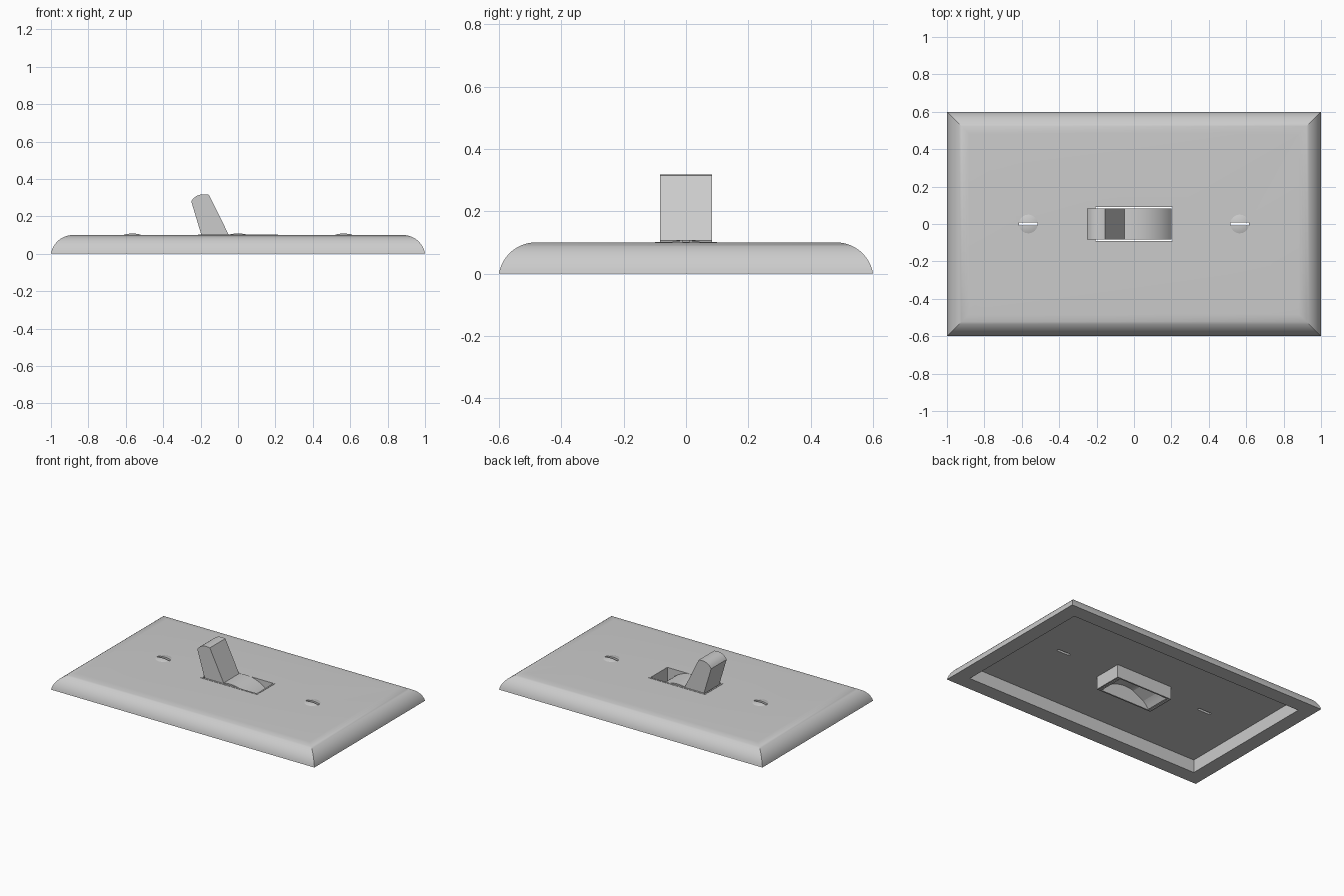
import bpy, bmesh, math

if "Cube" in bpy.data.objects:
    bpy.data.objects.remove(bpy.data.objects["Cube"])


def make_object(name, bm, smooth=True):
    bmesh.ops.recalc_face_normals(bm, faces=bm.faces)
    me = bpy.data.meshes.new(name)
    bm.to_mesh(me)
    bm.free()
    ob = bpy.data.objects.new(name, me)
    bpy.context.collection.objects.link(ob)
    if smooth:
        shade(ob)
    return ob


def shade(ob):
    bpy.ops.object.select_all(action='DESELECT')
    bpy.context.view_layer.objects.active = ob
    ob.select_set(True)
    bpy.ops.object.shade_smooth_by_angle(angle=math.radians(30))


def loft(name, rings, caps=True):
    """Skin rings of points; cap the ends, or join last ring to first."""
    bm = bmesh.new()
    vs = [[bm.verts.new(p) for p in r] for r in rings]
    pairs = list(zip(vs, vs[1:])) + ([] if caps else [(vs[-1], vs[0])])
    for a, b in pairs:
        n = len(a)
        for i in range(n):
            j = (i + 1) % n
            bm.faces.new((a[i], a[j], b[j], b[i]))
    if caps:
        bm.faces.new(vs[0])
        bm.faces.new(vs[-1])
    return make_object(name, bm)


def rect(hx, hy, z, cx=0):
    return [(cx + hx, hy, z), (cx - hx, hy, z), (cx - hx, -hy, z), (cx + hx, -hy, z)]


def circle(r, z, cx, n=32):
    return [(cx + r * math.cos(math.tau * i / n), r * math.sin(math.tau * i / n), z)
            for i in range(n)]


def extrude_y(name, profile, hy):
    return loft(name, [[(x, y, z) for x, z in profile] for y in (-hy, hy)])


def cut(ob, cutter):
    mod = ob.modifiers.new("cut", 'BOOLEAN')
    mod.operation = 'DIFFERENCE'
    mod.solver = 'EXACT'
    mod.object = cutter
    bpy.context.view_layer.objects.active = ob
    bpy.ops.object.modifier_apply(modifier=mod.name)


# Cover plate: hollow underneath, rounded mitred rim
rings = [rect(0.9, 0.5, 0.088), rect(0.9, 0.5, 0)]
R, STEPS = 0.12, 12
a0 = math.asin(0.02 / R)
for i in range(STEPS + 1):
    a = a0 + (math.pi / 2 - a0) * i / STEPS
    inset = R * math.cos(a0) - R * math.cos(a)
    rings.append(rect(1 - inset, 0.6 - inset, R * math.sin(a) - 0.02))
plate = loft("cover_plate", rings)

# Opening for the switch
cutter = loft("opening_cutter", [rect(0.21, 0.095, -0.1), rect(0.21, 0.095, 0.3)])
cut(plate, cutter)
bpy.data.objects.remove(cutter)

# Slotted screws, slots pass right through
for side, label in ((-1, "left"), (1, "right")):
    cx = side * 0.565
    screw = loft("screw_" + label, [circle(0.05, 0.095, cx), circle(0.05, 0.1, cx),
                                    circle(0.038, 0.104, cx), circle(0.02, 0.107, cx),
                                    circle(0.006, 0.108, cx)])
    cutter = loft("slot_cutter", [rect(0.049, 0.009, -0.05, cx), rect(0.049, 0.009, 0.2, cx)])
    for ob in (plate, screw):
        cut(ob, cutter)
    bpy.data.objects.remove(cutter)
    shade(screw)
shade(plate)

# Sleeve around the opening
loft("switch_sleeve", [rect(0.215, 0.1, 0), rect(0.215, 0.1, 0.102),
                       rect(0.205, 0.09, 0.102), rect(0.205, 0.09, 0)], caps=False)

# Curved rocker shell under the lever
RR, CZ = 0.239, -0.131


def arc(r, half, n=20):
    return [(r * math.sin(-half + 2 * half * i / n), CZ + r * math.cos(-half + 2 * half * i / n))
            for i in range(n + 1)]


outer = arc(RR, math.acos(-CZ / RR))
inner = arc(RR - 0.012, math.acos(-CZ / (RR - 0.012)))
extrude_y("rocker", outer + inner[::-1], 0.084)

# Toggle lever with a rounded tip
tip = []
p0, p1, p2 = (-0.25, 0.28), (-0.222, 0.328), (-0.155, 0.315)
for i in range(9):
    t = i / 8
    tip.append(tuple((1 - t) ** 2 * a + 2 * t * (1 - t) * b + t * t * c
                     for a, b, c in zip(p0, p1, p2)))
extrude_y("toggle_lever", [(-0.047, 0.096), (-0.174, 0.028)] + tip, 0.084)
